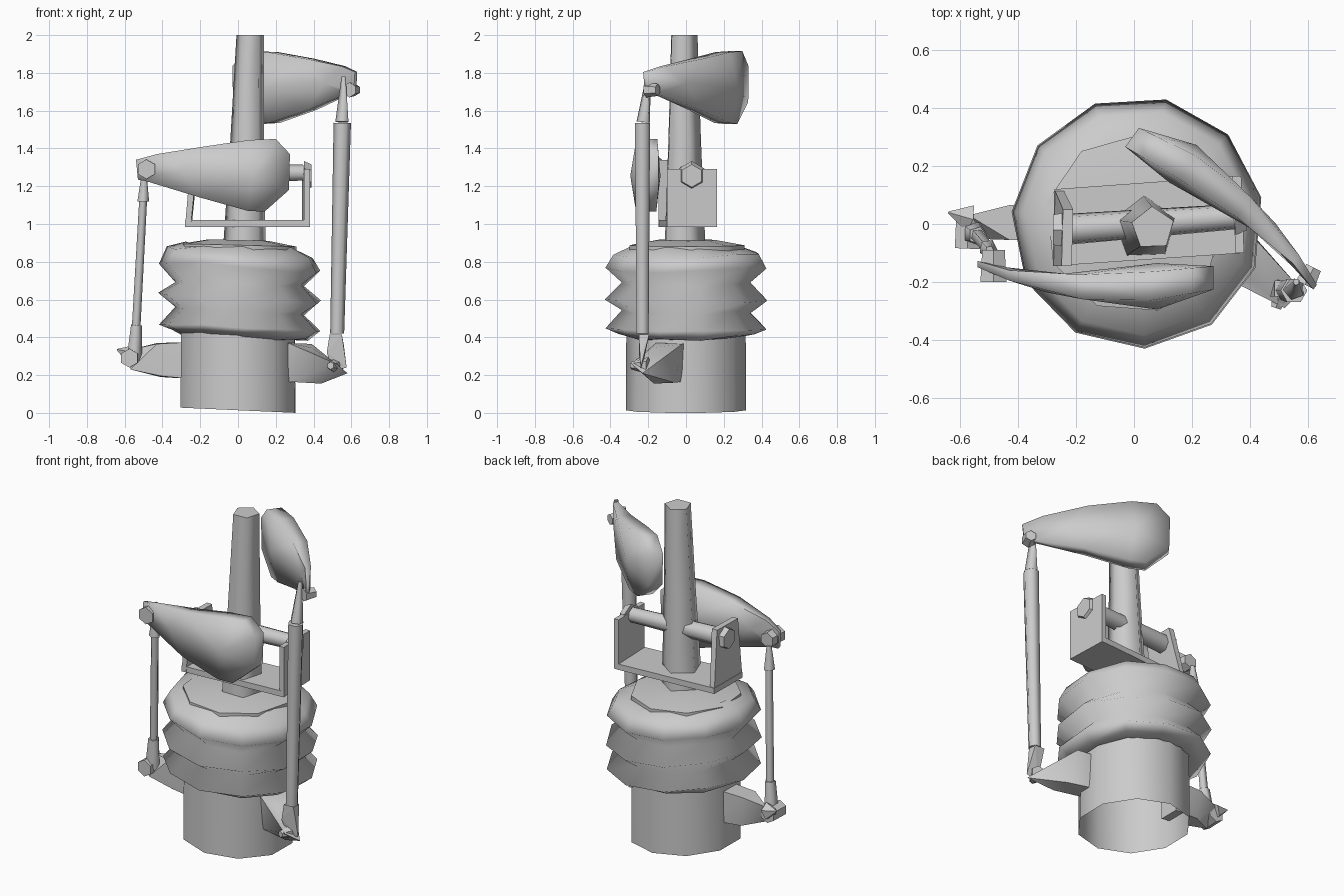
import bpy, bmesh, math, random
from mathutils import Vector, Matrix

if "Cube" in bpy.data.objects:
    bpy.data.objects.remove(bpy.data.objects["Cube"])

random.seed(4)


def finish(name, bm, smooth=40):
    bmesh.ops.recalc_face_normals(bm, faces=bm.faces[:])
    me = bpy.data.meshes.new(name)
    bm.to_mesh(me)
    bm.free()
    ob = bpy.data.objects.new(name, me)
    bpy.context.collection.objects.link(ob)
    if smooth:
        bpy.ops.object.select_all(action='DESELECT')
        ob.select_set(True)
        bpy.context.view_layer.objects.active = ob
        bpy.ops.object.shade_smooth_by_angle(angle=math.radians(smooth))
    return ob


def lathe(name, rings, n, tilt=0.0, wobble=0.0, cap=(False, False), phase=0.0, smooth=50):
    """Stack of (radius, z, centre x, centre y) rings, sheared down along x."""
    bm = bmesh.new()
    loops = []
    for r, z, cx, cy in rings:
        loop = []
        for i in range(n):
            a = 2 * math.pi * i / n + phase
            x, y = cx + r * math.cos(a), cy + r * math.sin(a)
            loop.append(bm.verts.new((x, y, z - tilt * x + random.uniform(-wobble, wobble))))
        loops.append(loop)
    for a, b in zip(loops, loops[1:]):
        for i in range(n):
            j = (i + 1) % n
            bm.faces.new((a[i], a[j], b[j], b[i]))
    if cap[0]:
        bm.faces.new(loops[0])
    if cap[1]:
        bm.faces.new(loops[-1])
    return finish(name, bm, smooth)


def rod(name, p, q, r1, r2, n=6, smooth=75):
    """Capped, optionally tapered prism from p to q."""
    p, q = Vector(p), Vector(q)
    d = q - p
    bm = bmesh.new()
    m = Matrix.Translation((p + q) / 2) @ d.to_track_quat('Z', 'Y').to_matrix().to_4x4()
    bmesh.ops.create_cone(bm, cap_ends=True, segments=n, radius1=r1, radius2=r2,
                          depth=d.length, matrix=m)
    return finish(name, bm, smooth)


def hull(name, points, smooth=0):
    bm = bmesh.new()
    for p in points:
        bm.verts.new(p)
    bmesh.ops.convex_hull(bm, input=bm.verts[:])
    return finish(name, bm, smooth)


# Hollow base drum, slightly skewed at the foot
lathe("base_drum", [(0.318, 0.014, 0, 0), (0.316, 0.45, 0, 0)], 10, tilt=0.045, phase=0.3)

# Bellows boot with three folds
folds = [(0.31, 0.405), (0.365, 0.412), (0.432, 0.455), (0.345, 0.54), (0.436, 0.61),
         (0.345, 0.685), (0.432, 0.775), (0.39, 0.85), (0.29, 0.88)]
lathe("bellows_boot", [(r, z, 0.012, 0.005) for r, z in folds], 11, tilt=0.055,
      wobble=0.012, phase=0.2, smooth=110)

# Lid on top of the boot
lathe("boot_lid", [(0.31, 0.85, 0, 0), (0.31, 0.888, 0, 0), (0.16, 0.915, 0, 0)], 9,
      tilt=0.025, cap=(False, True), phase=0.1)

# Tapered five-sided mast
lathe("mast", [(0.118, 0.88, 0.035, -0.015), (0.094, 1.45, 0.05, -0.015),
               (0.076, 2.0, 0.065, -0.015)], 5, cap=(True, True), phase=0.35, smooth=75)


# Yoke: floor plate and two upright cheeks
def slab(name, low, z0, z1, high=None):
    hull(name, [(x, y, z0) for x, y in low] + [(x, y, z1) for x, y in high or low])


slab("yoke_floor", [(-0.28, -0.145), (0.38, -0.1), (0.345, 0.165), (-0.275, 0.12)], 0.985, 1.02)
slab("yoke_cheek_left", [(-0.28, -0.145), (-0.25, -0.145), (-0.245, 0.12), (-0.275, 0.12)],
     0.99, 1.34, [(-0.25, -0.145), (-0.215, -0.145), (-0.21, 0.05), (-0.245, 0.05)])
slab("yoke_cheek_right", [(0.35, -0.1), (0.38, -0.1), (0.37, 0.165), (0.34, 0.165)], 0.985, 1.29)

# Hinge pin through the mast with hex heads
rod("hinge_pin", (-0.25, -0.02, 1.27), (0.345, 0.025, 1.27), 0.055, 0.045, 7)
rod("pin_head_right", (0.35, 0.03, 1.255), (0.39, 0.03, 1.255), 0.078, 0.06, 6, 0)
rod("pin_head_left", (-0.28, -0.02, 1.27), (-0.23, -0.02, 1.27), 0.06, 0.07, 6, 0)


# Paddle-shaped grip with a pinched tip; the same shape is used twice
OUTLINE = [(-0.54, 1.34), (-0.43, 1.37), (-0.18, 1.41), (0.06, 1.445), (0.2, 1.45),
           (0.275, 1.37), (0.27, 1.18), (0.14, 1.065), (0.05, 1.07), (-0.2, 1.14),
           (-0.48, 1.225), (-0.53, 1.235)]
INNER = [(-0.55, -0.125), (-0.36, -0.18), (0.0, -0.17), (0.28, -0.145)]
OUTER = [(-0.55, -0.145), (-0.36, -0.225), (-0.15, -0.265), (0.05, -0.265), (0.28, -0.225)]


def interp(curve, x):
    for (x0, y0), (x1, y1) in zip(curve, curve[1:]):
        if x <= x1:
            return y0 + (y1 - y0) * (x - x0) / (x1 - x0)
    return curve[-1][1]


def grip(name, matrix):
    bm = bmesh.new()
    sides = []
    for curve, pole_y in ((INNER, -0.135), (OUTER, -0.295)):
        ring = [bm.verts.new((x, interp(curve, x), z)) for x, z in OUTLINE]
        pole = bm.verts.new((0.08, pole_y, 1.255))
        neck = bm.verts.new((-0.3, interp(curve, -0.3), 1.28))
        n = len(ring)
        for i in range(n):
            j = (i + 1) % n
            near = {i, j} <= {0, 1, 2, 9, 10, 11}
            bm.faces.new((ring[i], ring[j], neck if near else pole))
        bm.faces.new((ring[2], pole, neck))
        bm.faces.new((ring[9], neck, pole))
        sides.append(ring)
    a, b = sides
    for i in range(len(a)):
        j = (i + 1) % len(a)
        bm.faces.new((a[i], a[j], b[j], b[i]))
    finish(name, bm, 85).data.transform(matrix)


grip("front_grip", Matrix.Identity(4))
# upper grip: the same paddle swung about z, pivoting on its tip
grip("upper_grip", Matrix.Translation((0.62, -0.225, 1.745))
     @ Matrix.Rotation(math.radians(144), 4, 'Z') @ Matrix.Translation((0.54, 0.13, -1.28)))

# Bolts at the grip tips
rod("front_grip_bolt", (-0.485, -0.2, 1.29), (-0.485, -0.09, 1.29), 0.052, 0.045, 6, 0)
rod("upper_grip_bolt", (0.59, -0.21, 1.71), (0.62, -0.15, 1.71), 0.04, 0.032, 6, 0)

# Long link on the right, with tapered ends
rod("right_link", (0.525, -0.23, 0.42), (0.552, -0.23, 1.535), 0.037, 0.046, 6)
rod("right_link_top", (0.553, -0.225, 1.54), (0.56, -0.2, 1.78), 0.038, 0.012, 5)
hull("right_link_foot", [(0.485, -0.25, 0.415), (0.55, -0.25, 0.415), (0.55, -0.195, 0.415),
                         (0.485, -0.195, 0.415), (0.47, -0.25, 0.32), (0.575, -0.24, 0.24),
                         (0.5, -0.235, 0.22), (0.56, -0.22, 0.36)])

# Short link on the left
rod("left_link", (-0.54, -0.04, 0.45), (-0.502, -0.085, 1.14), 0.024, 0.022, 5)
rod("left_link_top", (-0.503, -0.085, 1.12), (-0.498, -0.09, 1.26), 0.033, 0.015, 5)
rod("left_link_foot", (-0.553, -0.03, 0.28), (-0.54, -0.04, 0.465), 0.045, 0.032, 5)

# Wedge-shaped arms on the drum; the heels poke through the wall
hull("left_arm", [(-0.25, -0.06, 0.375), (-0.25, 0.065, 0.375), (-0.25, -0.06, 0.18),
                  (-0.25, 0.065, 0.18), (-0.43, 0.065, 0.37), (-0.43, -0.055, 0.365),
                  (-0.41, 0.055, 0.19), (-0.41, -0.05, 0.195), (-0.57, 0.03, 0.335),
                  (-0.57, -0.05, 0.23)], 45)
hull("right_arm", [(0.265, -0.01, 0.37), (0.265, -0.16, 0.37), (0.265, -0.02, 0.165),
                   (0.265, -0.14, 0.165), (0.39, -0.02, 0.365), (0.39, -0.18, 0.345),
                   (0.43, -0.06, 0.16), (0.44, -0.17, 0.155), (0.58, -0.23, 0.21),
                   (0.52, -0.29, 0.26)], 45)

# Small pivot bolts at the arm ends
rod("left_arm_bolt", (-0.575, -0.085, 0.29), (-0.57, 0.03, 0.29), 0.05, 0.05, 6, 0)
rod("left_arm_spike", (-0.57, 0.02, 0.31), (-0.64, 0.04, 0.335), 0.05, 0.004, 5, 0)
rod("right_arm_bolt", (0.49, -0.29, 0.25), (0.52, -0.2, 0.25), 0.02, 0.045, 6, 0)
